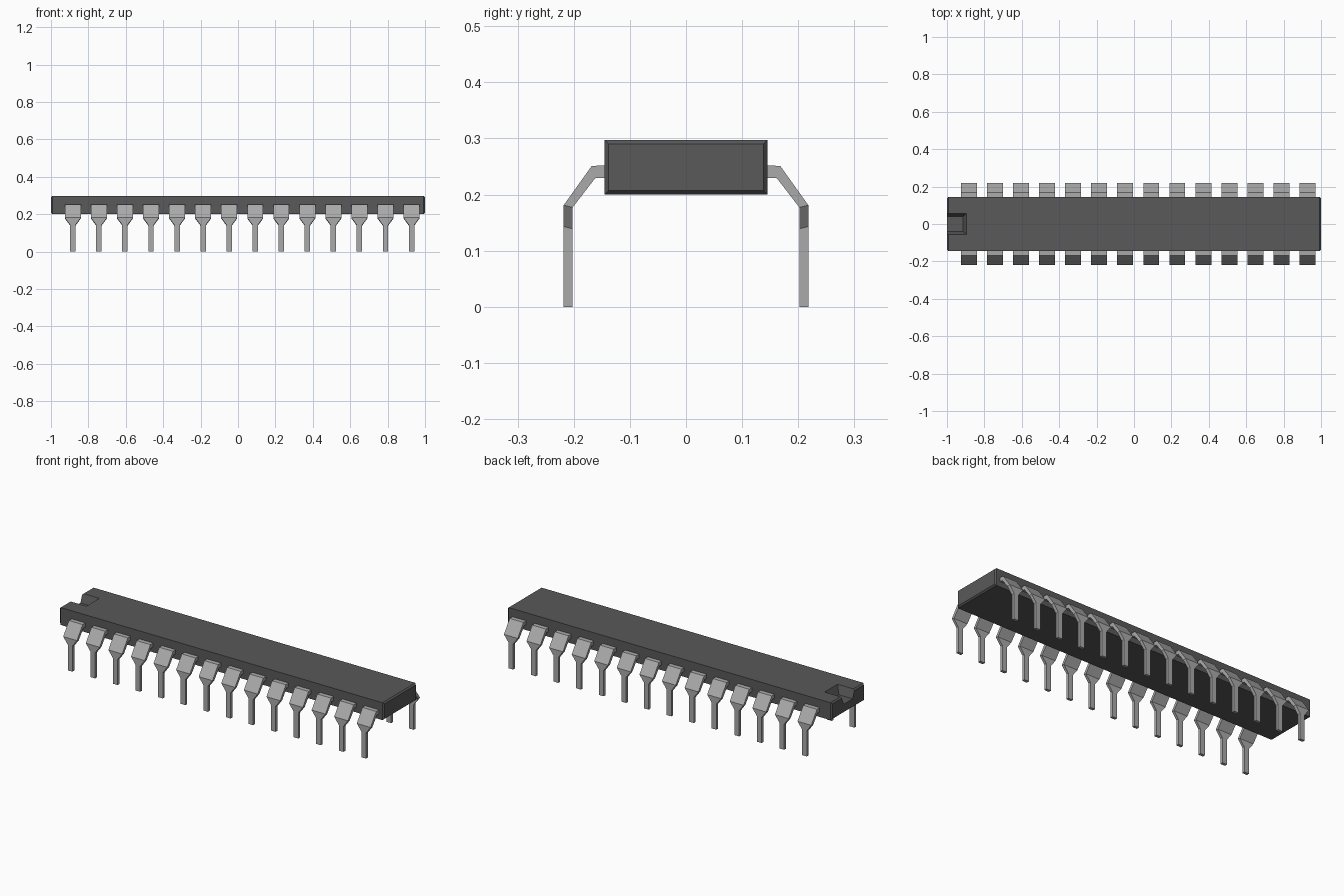
import bpy
import bmesh

if "Cube" in bpy.data.objects:
    bpy.data.objects.remove(bpy.data.objects["Cube"], do_unlink=True)


def make_material(name, value):
    mat = bpy.data.materials.new(name)
    mat.use_nodes = True
    color = (value, value, value, 1)
    mat.diffuse_color = color
    mat.node_tree.nodes["Principled BSDF"].inputs["Base Color"].default_value = color
    return mat


def loft(name, rings, mat):
    """Closed solid through a series of equal-length point rings."""
    bm = bmesh.new()
    loops = [[bm.verts.new(p) for p in ring] for ring in rings]
    n = len(loops[0])
    for a, b in zip(loops, loops[1:]):
        for i in range(n):
            j = (i + 1) % n
            bm.faces.new((a[i], a[j], b[j], b[i]))
    bm.faces.new(loops[0])
    bm.faces.new(loops[-1])
    bmesh.ops.recalc_face_normals(bm, faces=bm.faces)
    mesh = bpy.data.meshes.new(name)
    bm.to_mesh(mesh)
    bm.free()
    mesh.materials.append(mat)
    obj = bpy.data.objects.new(name, mesh)
    bpy.context.collection.objects.link(obj)
    return obj


plastic = make_material("dark grey plastic", 0.1)
metal = make_material("light grey metal", 0.4)


# Body: a bar with chamfered ends
def section(x, inset):
    y, lo, hi = 0.145 - inset, 0.2 + inset, 0.297 - inset
    return [(x, -y, lo), (x, y, lo), (x, y, hi), (x, -y, hi)]


body = loft("body", [section(-1, 0.007), section(-0.992, 0),
                     section(0.992, 0), section(1, 0.007)], plastic)


# Orientation notch: tapered slot open at the left end
def notch_ring(z, half, end):
    return [(-1.05, -half, z), (end, -half, z), (end, half, z), (-1.05, half, z)]


cutter = loft("notch_cutter", [notch_ring(0.25, 0.04, -0.915),
                               notch_ring(0.297, 0.057, -0.895),
                               notch_ring(0.32, 0.065, -0.885)], plastic)
cutter.hide_render = True
cutter.hide_viewport = True
cut = body.modifiers.new("notch", "BOOLEAN")
cut.object = cutter
cut.operation = "DIFFERENCE"
cut.solver = "EXACT"

# Pin profile: outer y, z, inner y, z, half width
PROFILE = [(0.140, 0.252, 0.140, 0.230, 0.0425),
           (0.168, 0.251, 0.162, 0.229, 0.0425),
           (0.218, 0.181, 0.202, 0.177, 0.0425),
           (0.218, 0.143, 0.202, 0.139, 0.0145),
           (0.218, 0.000, 0.202, 0.000, 0.0145)]


def make_pin(name, x, side):
    rings = [[(x - w, side * yo, zo), (x + w, side * yo, zo),
              (x + w, side * yi, zi), (x - w, side * yi, zi)]
             for yo, zo, yi, zi, w in PROFILE]
    return loft(name, rings, metal)


# Two rows of fourteen pins
for i in range(14):
    x = -0.883 + i * 0.1393
    make_pin(f"front_pin_{i + 1}", x, -1)
    make_pin(f"back_pin_{i + 1}", x, 1)
